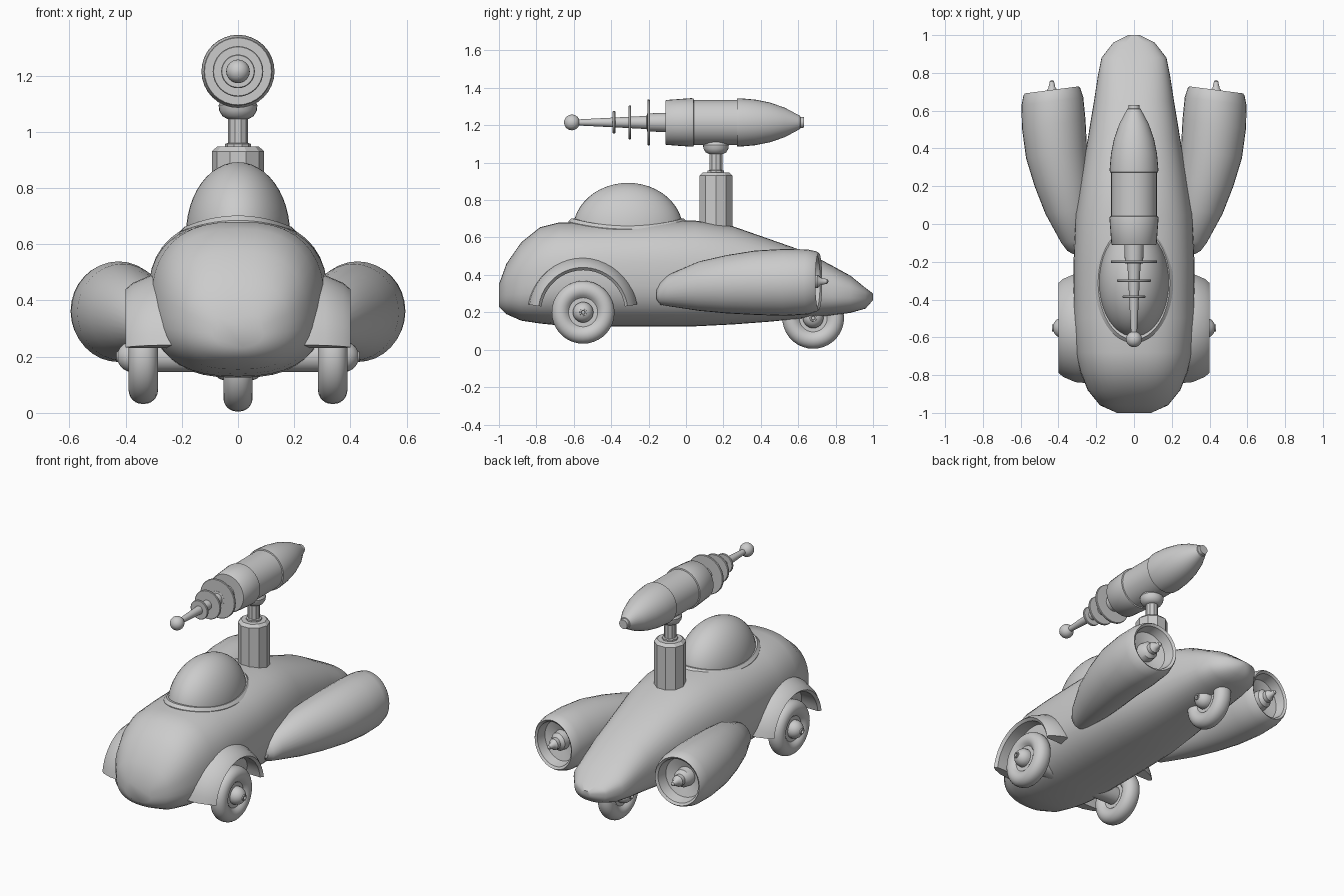
import bpy, bmesh
from math import sin, cos, pi, radians

if "Cube" in bpy.data.objects:
    bpy.data.objects.remove(bpy.data.objects["Cube"])


def loft(name, rings, cyclic=False, angle=35):
    """Skin closed rings of points; cap the ends, or join last ring to first."""
    bm = bmesh.new()
    vs = [[bm.verts.new(p) for p in r] for r in rings]
    n = len(vs[0])
    pairs = list(zip(vs, vs[1:])) + ([(vs[-1], vs[0])] if cyclic else [])
    for a, b in pairs:
        for i in range(n):
            j = (i + 1) % n
            bm.faces.new((a[i], a[j], b[j], b[i]))
    if not cyclic:
        bm.faces.new(vs[0])
        bm.faces.new(vs[-1])
    bmesh.ops.remove_doubles(bm, verts=bm.verts, dist=1e-5)
    bmesh.ops.recalc_face_normals(bm, faces=bm.faces)
    me = bpy.data.meshes.new(name)
    bm.to_mesh(me)
    bm.free()
    ob = bpy.data.objects.new(name, me)
    bpy.context.collection.objects.link(ob)
    if angle:
        bpy.ops.object.select_all(action='DESELECT')
        ob.select_set(True)
        bpy.context.view_layer.objects.active = ob
        bpy.ops.object.shade_smooth_by_angle(angle=radians(angle))
    return ob


def lathe(name, profile, axis, centre, n=32, angle=35):
    """Spin (distance along axis, radius) points around the x, y or z axis."""
    cx, cy, cz = centre
    rings = []
    for t, r in profile:
        r = max(r, 0.001)
        ring = []
        for i in range(n):
            u, v = r * cos(2 * pi * i / n), r * sin(2 * pi * i / n)
            d = {'x': (t, u, v), 'y': (u, t, v), 'z': (u, v, t)}[axis]
            ring.append((cx + d[0], cy + d[1], cz + d[2]))
        rings.append(ring)
    return loft(name, rings, angle=angle)


def arc(t, r, rad, a0, a1, n=10):
    """Profile points on an arc; angles measured from the +axis direction."""
    return [(t + rad * cos(radians(a0 + (a1 - a0) * k / n)),
             r + rad * sin(radians(a0 + (a1 - a0) * k / n))) for k in range(n + 1)]


def spow(v, e):
    return abs(v) ** e * (1 if v >= 0 else -1)


# Body: superellipse sections (y, half width, bottom z, widest z, top z)
sections = [
    (-1.0, .09, .23, .30, .35), (-.96, .18, .19, .32, .46), (-.88, .245, .155, .34, .575),
    (-.78, .285, .14, .36, .655), (-.68, .308, .13, .38, .68), (-.5, .32, .125, .40, .68),
    (-.2, .32, .125, .40, .69), (.05, .31, .125, .39, .69), (.25, .28, .135, .37, .66),
    (.45, .245, .15, .35, .59), (.65, .212, .17, .33, .52), (.78, .192, .183, .31, .45),
    (.88, .172, .197, .30, .395), (.96, .11, .22, .29, .33), (1.0, .03, .265, .285, .30)]
rings = []
for y, w, zb, zm, zt in sections:
    ring = []
    for i in range(40):
        a = 2 * pi * i / 40
        h = zt - zm if sin(a) > 0 else zm - zb
        ring.append((w * spow(cos(a), .8), y, zm + h * spow(sin(a), .8)))
    rings.append(ring)
loft("body", rings, angle=50)

# Canopy dome and the saddle-shaped rim around it
dome = lathe("canopy", arc(0, 0, 1, 90, 0, 12), 'z', (0, 0, 0), 40)
dome.scale = (.185, .295, .255)
dome.location = (0, -.31, .637)
rings = []
for i in range(48):
    a = 2 * pi * i / 48
    base = .65 + .04 * sin(a) ** 2
    rings.append([((.19 + d) * cos(a), -.312 + (.3 + d) * sin(a), base + z)
                  for d, z in ((.017, -.04), (.017, -.005), (0, .012), (-.02, .01), (-.02, -.04))])
loft("canopy_rim", rings, cyclic=True)


# Wheels: rounded tyre with a recessed disc
def wheel(name, x, y, z, r):
    tyre = arc(.004, r - .053, .048, -40, 90, 9)
    half = [(.03, 0), (.03, r - .09)] + [(t, q + .005) for t, q in tyre]
    profile = half + [(-t, q) for t, q in reversed(half)]
    lathe(name, profile, 'x', (x, y, z), 36)


def axle(name, half, y, z):
    end = arc(half - .055, 0, .055, 20, 90, 7)
    tip = [(half - .012, 0), (half - .012, .009), (half + .004, .011), (half + .003, .018)]
    h = tip + end
    lathe(name, h + [(-t, q) for t, q in reversed(h)], 'x', (0, y, z), 24)


wheel("front_wheel_right", .337, -.55, .2, .168)
wheel("front_wheel_left", -.337, -.55, .2, .168)
wheel("rear_wheel", 0, .68, .17, .165)
axle("front_axle", .43, -.55, .2)
axle("rear_axle", .095, .68, .17)

for s, side in ((1, "right"), (-1, "left")):
    # Fender arched over the front wheel
    rings = []
    for k in range(21):
        a = radians(8 + 164 * k / 20)
        rings.append([(s * x, -.55 + r * cos(a), .2 + r * sin(a)) for x, r in
                      ((.2, .225), (.385, .225), (.4, .24), (.375, .262), (.31, .29), (.2, .3))])
    loft("fender_" + side, rings)

    # Booster pod: swept, angled shell ending in a recessed nozzle with a spike
    pod = [(-.155, .295, .295, .03), (-.135, .297, .30, .06), (-.09, .305, .317, .085),
           (.07, .345, .34, .132), (.22, .38, .35, .156), (.37, .41, .358, .172),
           (.53, .425, .36, .179), (.65, .432, .362, .174), (.70, .435, .365, .160),
           (.71, .435, .365, .152), (.70, .435, .365, .138), (.64, .435, .365, .125),
           (.62, .435, .365, .06), (.66, .435, .365, .055), (.68, .435, .365, .035),
           (.705, .435, .365, .035), (.72, .435, .365, .02), (.755, .435, .365, .012),
           (.762, .435, .365, .002)]
    rings = []
    for y, cx, cz, r in pod:
        ring = []
        for i in range(32):
            a = 2 * pi * i / 32
            dx = .94 * r * cos(a)
            ring.append((s * (cx + dx), y - .13 * dx, cz + r * sin(a)))
        rings.append(ring)
    loft("booster_" + side, rings)

# Turret post (ten flat sides), neck and swivel bowl
lathe("turret_post", [(.55, .093), (.93, .093), (.947, .075)], 'z', (0, .16, 0), 10, 0)
lathe("turret_neck", [(.93, .046), (.957, .046), (.96, .036), (1.06, .036)], 'z', (0, .16, 0), 10, 0)
lathe("turret_swivel", [(1.045, .036), (1.055, .055), (1.075, .067), (1.095, .069),
                        (1.11, .06), (1.13, .05)], 'z', (0, .16, 0), 24)

# Ray gun: housing, barrel, discs and muzzle ball, all around one axis
G = (0, 0, 1.215)
lathe("gun_housing", [(-.11, .116), (-.105, .12), (.03, .13), (.04, .128), (.042, .121),
                      (.272, .121), (.274, .128), (.29, .129), (.37, .122), (.45, .106),
                      (.53, .078), (.61, .035), (.612, .03), (.63, .028)], 'y', G)
lathe("gun_barrel", [(-.6, .015), (-.25, .033), (-.21, .036), (-.208, .048), (-.1, .052)], 'y', G, 24)
lathe("gun_muzzle_ball", arc(-.61, 0, .042, 0, 180, 14), 'y', G, 24)
for k, (y, r) in enumerate(((-.385, .06), (-.30, .09), (-.20, .122))):
    lathe("gun_disc_%d" % (k + 1), [(y - .007, r - .003), (y - .004, r), (y + .004, r),
                                    (y + .007, r - .003)], 'y', G)
